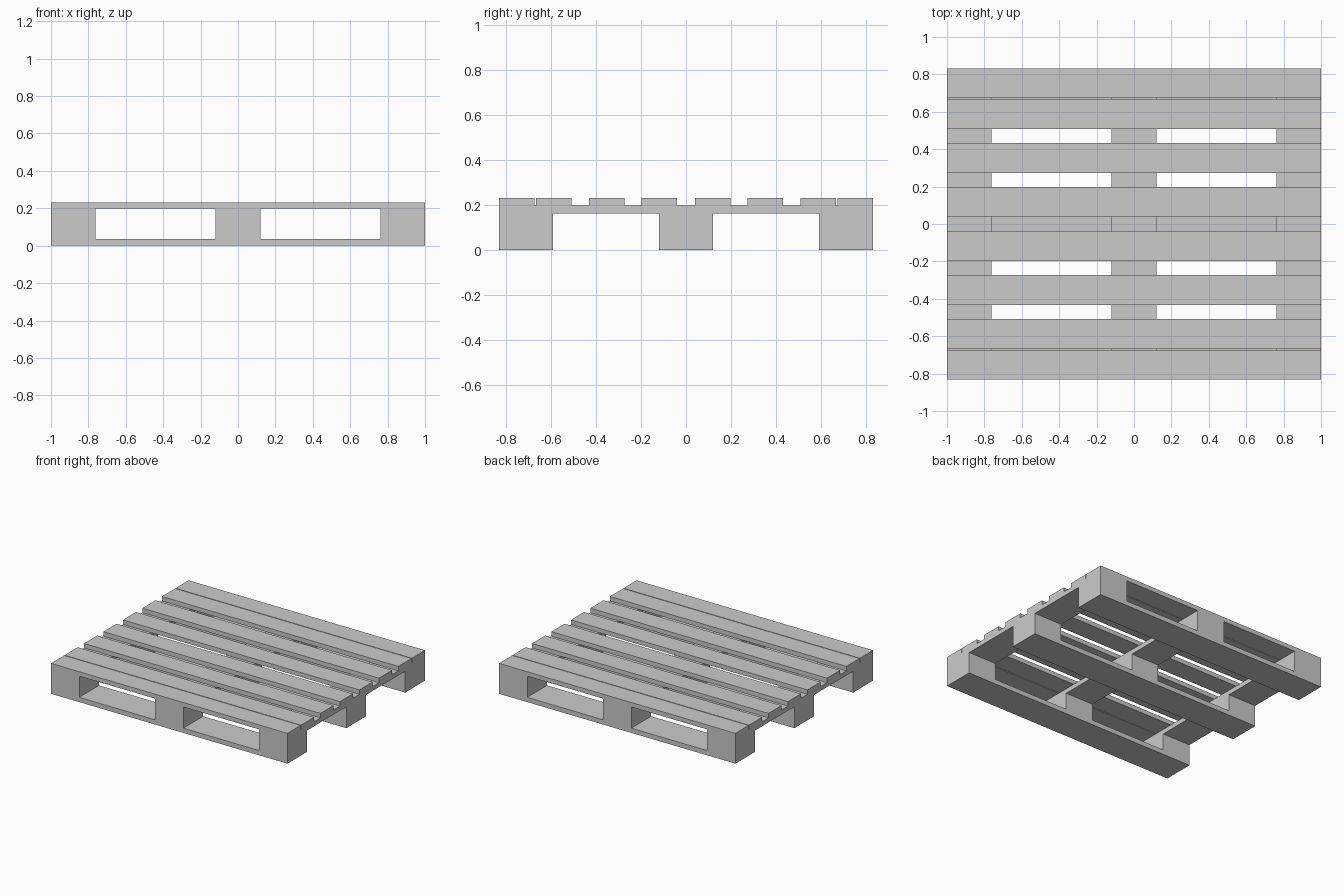
import bpy

if "Cube" in bpy.data.objects:
    bpy.data.objects.remove(bpy.data.objects["Cube"])

# Levels from the ground up: skids, blocks, cross boards, deck
Z = [0.0, 0.036, 0.163, 0.198, 0.232]
HALF_X, HALF_Y = 1.0, 0.831
WIDE = 0.239      # width of blocks, skids and cross boards
SLAT = 0.158      # width of deck slats


def box(name, x, y, level, sx, sy):
    """Box centred at x, y that fills one level of the stack."""
    z0, z1 = Z[level], Z[level + 1]
    bpy.ops.mesh.primitive_cube_add(size=1, location=(x, y, (z0 + z1) / 2))
    ob = bpy.context.object
    ob.name = name
    ob.scale = (sx, sy, z1 - z0)
    bpy.ops.object.transform_apply(location=False, rotation=False, scale=True)
    return ob


cols = [("left", -HALF_X + WIDE / 2), ("middle", 0), ("right", HALF_X - WIDE / 2)]
rows = [("front", -HALF_Y + WIDE / 2), ("centre", 0), ("back", HALF_Y - WIDE / 2)]

# Bottom skid boards and the nine spacer blocks
for row, y in rows:
    box(f"{row}_skid_board", 0, y, 0, 2 * HALF_X, WIDE)
    for col, x in cols:
        box(f"{row}_{col}_block", x, y, 1, WIDE, WIDE)

# Cross boards running front to back over the blocks
for col, x in cols:
    box(f"{col}_cross_board", x, 0, 2, WIDE, 2 * HALF_Y)

# Deck slats, mirrored about the centre
for i, y in enumerate((0.118, 0.353, 0.588, HALF_Y - SLAT / 2), 1):
    for side, s in (("front", -1), ("back", 1)):
        box(f"{side}_deck_slat_{i}", 0, s * y, 3, 2 * HALF_X, SLAT)
